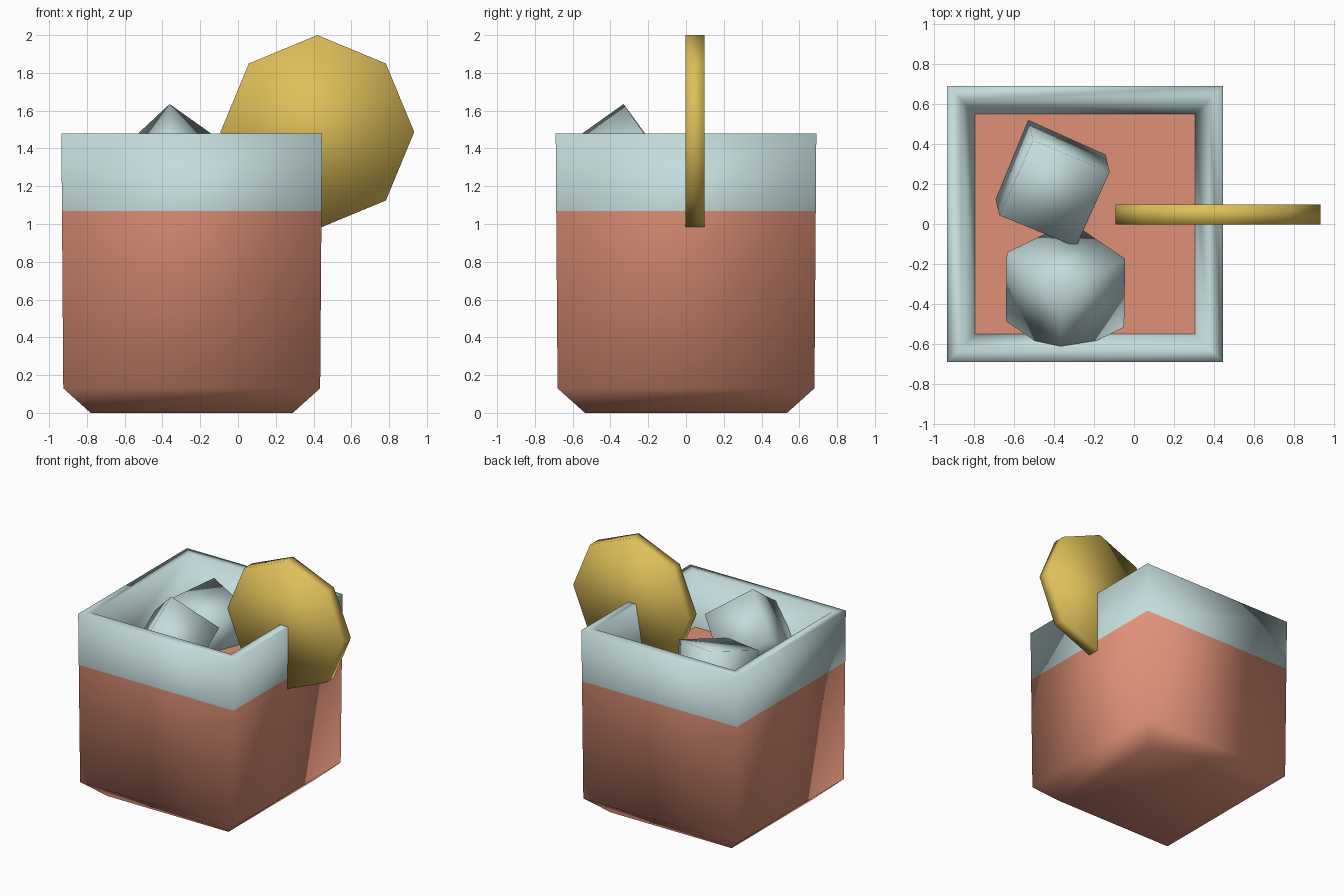
import bpy, bmesh, math
from mathutils import Matrix, Vector

if "Cube" in bpy.data.objects:
    bpy.data.objects.remove(bpy.data.objects["Cube"])

CX = -0.245  # centre of the glass in x


def material(name, rgb):
    m = bpy.data.materials.new(name)
    m.diffuse_color = (*rgb, 1)
    m.use_nodes = True
    m.node_tree.nodes["Principled BSDF"].inputs["Base Color"].default_value = m.diffuse_color
    return m


ICE = material("pale glass", (0.55, 0.71, 0.71))
DRINK = material("coral drink", (0.74, 0.28, 0.185))
LEMON = material("lemon yellow", (0.73, 0.52, 0.10))


def make(name, bm, mats, smooth=True):
    bmesh.ops.recalc_face_normals(bm, faces=bm.faces[:])
    for f in bm.faces:
        f.smooth = smooth
    me = bpy.data.meshes.new(name)
    bm.to_mesh(me)
    bm.free()
    for m in mats:
        me.materials.append(m)
    ob = bpy.data.objects.new(name, me)
    bpy.context.collection.objects.link(ob)
    return ob


def square(bm, half, z):
    return [bm.verts.new((CX + sx * half, sy * half, z))
            for sx, sy in ((-1, -1), (1, -1), (1, 1), (-1, 1))]


# Glass: square rings from the base, up the outside, over the rim and down inside
bm = bmesh.new()
profile = [(0.535, 0), (0.68, 0.13), (0.687, 1.07), (0.69, 1.48), (0.62, 1.48), (0.55, 1.07)]
rings = [square(bm, h, z) for h, z in profile]
bm.faces.new(rings[0])
bm.faces.new(rings[-1])  # drink surface
for a, b in zip(rings, rings[1:]):
    for i in range(4):
        j = (i + 1) % 4
        bm.faces.new((a[i], a[j], b[j], b[i]))
for f in bm.faces:  # everything up to the drink level shows the drink colour
    f.material_index = 1 if max(v.co.z for v in f.verts) < 1.08 else 0
    if len({round(v.co.z, 3) for v in f.verts}) == 1 and abs(f.calc_center_median().z - 1.07) < 0.01:
        surface = f
bmesh.ops.split_edges(bm, edges=surface.edges[:])  # keep the drink surface flat
make("glass_and_drink", bm, [ICE, DRINK])


# Ice cubes
def ice(name, rot, centre, size=0.42):
    bm = bmesh.new()
    bmesh.ops.create_cube(bm, size=size, matrix=Matrix.Translation(centre) @ rot.to_4x4())
    make(name, bm, [ICE])


# Front cube stands on a corner, with one upper edge facing the front
up = Vector((1, 1, 1)).rotation_difference(Vector((0, 0, 1))).to_matrix()
d = up @ Vector((-1, 0, 0))
turn = Matrix.Rotation(-math.pi / 2 - math.atan2(d.y, d.x) - math.radians(3), 3, 'Z')
tilt = Matrix.Rotation(math.radians(-3), 3, 'Y')
ice("front_ice_cube", tilt @ turn @ up, (-0.343, -0.33, 1.272))

# Back cube lies almost flat
e1 = Vector((0.39, -0.16, -0.065)).normalized()
n = Vector((-0.155, -0.38, -0.09)).cross(e1).normalized()
e2 = n.cross(e1)
ice("back_ice_cube", Matrix((e1, e2, n)).transposed(), (-0.41, 0.205, 1.18))

# Citrus slice: eight-sided disc pushed over the right wall
bm = bmesh.new()
bmesh.ops.create_cone(bm, cap_ends=True, segments=8, radius1=0.513, radius2=0.513, depth=0.1,
                      matrix=Matrix.Translation((0.42, 0.048, 1.487)) @ Matrix.Rotation(math.pi / 2, 4, 'X'))
make("citrus_slice", bm, [LEMON])
